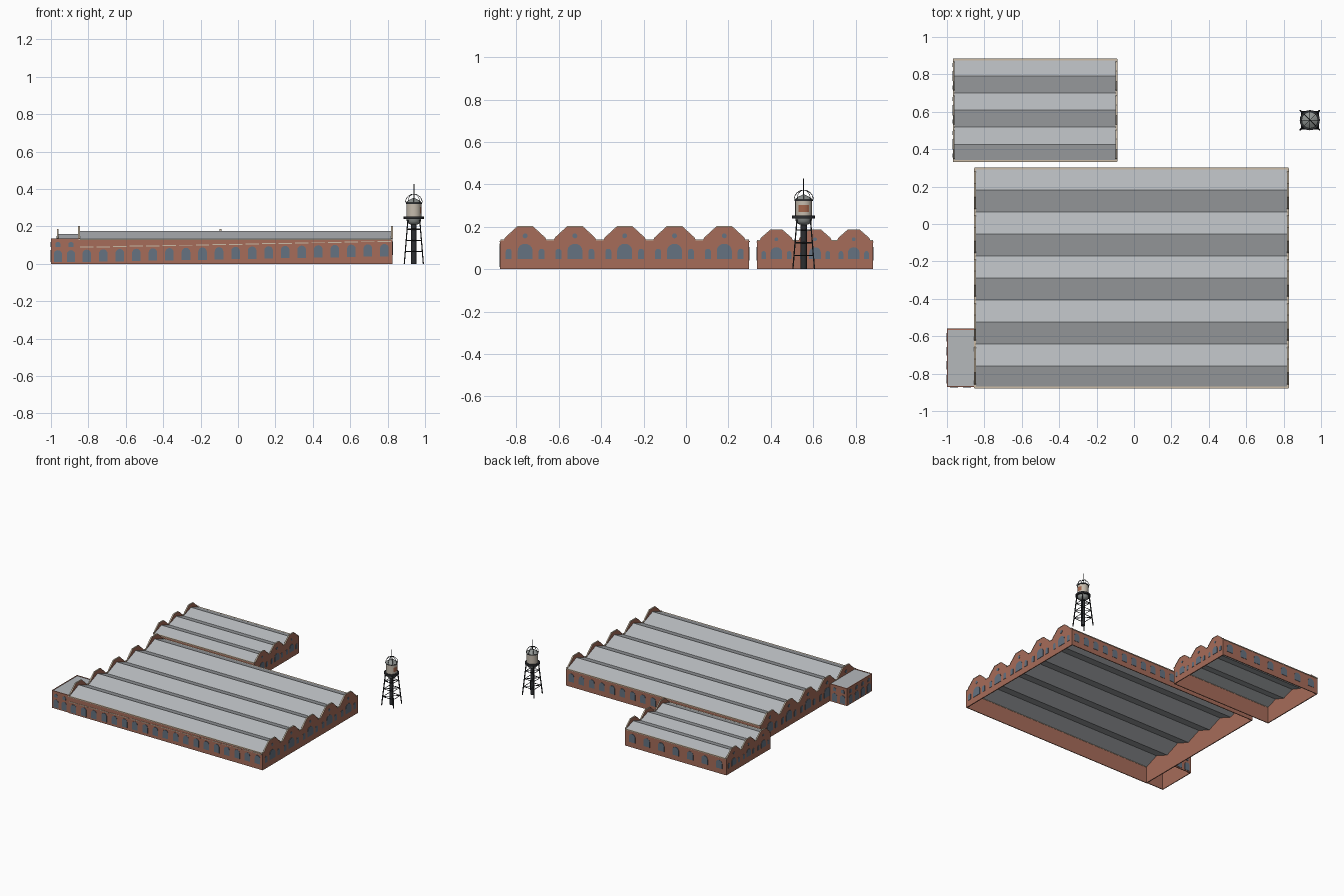
import bpy, bmesh, math
from mathutils import Vector

if "Cube" in bpy.data.objects:
    bpy.data.objects.remove(bpy.data.objects["Cube"], do_unlink=True)


def material(name, rgb):
    m = bpy.data.materials.new(name)
    m.use_nodes = True
    m.diffuse_color = (*rgb, 1)
    m.node_tree.nodes["Principled BSDF"].inputs["Base Color"].default_value = (*rgb, 1)
    return m


BRICK = material("brick", (0.38, 0.15, 0.10))
GLASS = material("window glass", (0.13, 0.17, 0.22))
ROOF = material("roof sheet", (0.46, 0.48, 0.50))
STONE = material("pale stone", (0.60, 0.50, 0.38))
IRON = material("dark iron", (0.025, 0.027, 0.03))
TANK = material("tank paint", (0.56, 0.50, 0.42))
STEEL = material("tank steel", (0.28, 0.30, 0.29))
RUST = material("rust panel", (0.36, 0.13, 0.07))


def finish(name, bm, mat, smooth=False):
    bmesh.ops.recalc_face_normals(bm, faces=bm.faces)
    me = bpy.data.meshes.new(name)
    bm.to_mesh(me)
    bm.free()
    me.materials.append(mat)
    ob = bpy.data.objects.new(name, me)
    bpy.context.collection.objects.link(ob)
    if smooth:
        bpy.ops.object.select_all(action="DESELECT")
        ob.select_set(True)
        bpy.context.view_layer.objects.active = ob
        bpy.ops.object.shade_smooth_by_angle(angle=math.radians(40))
    return ob


# Wall frames map (along, up, outward) to world space
def x_wall(x, s):
    return lambda u, v, d: (x + s * d, u, v)


def y_wall(y, s):
    return lambda u, v, d: (u, y + s * d, v)


def prism(bm, pts, place, d0, d1):
    a = [bm.verts.new(place(u, v, d0)) for u, v in pts]
    b = [bm.verts.new(place(u, v, d1)) for u, v in pts]
    bm.faces.new(a)
    bm.faces.new(b[::-1])
    n = len(pts)
    for i in range(n):
        j = (i + 1) % n
        bm.faces.new((a[i], a[j], b[j], b[i]))


def rect(u0, u1, v0, v1):
    return [(u0, v0), (u1, v0), (u1, v1), (u0, v1)]


def arch(u, v0, v1, w):
    r = w / 2
    rise = min(r, (v1 - v0) * 0.45)
    top = [(u + r * math.cos(math.pi * i / 8), v1 - rise + rise * math.sin(math.pi * i / 8)) for i in range(9)]
    return [(u - r, v0), (u + r, v0)] + top


def disc(u, v, r):
    return [(u + r * math.cos(math.tau * i / 12), v + r * math.sin(math.tau * i / 12)) for i in range(12)]


def panes(name, place, shapes, mat=GLASS):
    bm = bmesh.new()
    for s in shapes:
        prism(bm, s, place, -0.001, 0.0025)
    finish(name, bm, mat)


# Sawtooth hall: gabled end walls, long side walls, ridged roof
def hall(name, x0, x1, y0, y1, bays, eave, peak, ridge, valley):
    h = (y1 - y0) / bays / 2
    mids = [y0 + h * (2 * i + 1) for i in range(bays)]
    top = []
    for c in mids:
        top += [(c - h + 1e-4, eave), (c - 0.85 * h, eave), (c - 0.8 * h, eave + 0.011), (c - 0.31 * h, peak),
                (c + 0.31 * h, peak), (c + 0.8 * h, eave + 0.011), (c + 0.85 * h, eave), (c + h - 1e-4, eave)]
    for side, x, s in (("left", x1, 1), ("right", x0, -1)):
        place = x_wall(x, s)
        bm = bmesh.new()
        prism(bm, [(y0, 0)] + top + [(y1, 0)], place, -0.007, 0)
        finish(f"{name}_{side}_gable_wall", bm, BRICK)
        bm = bmesh.new()
        prism(bm, top + [(u, v + 0.003) for u, v in reversed(top)], place, -0.008, 0.002)
        finish(f"{name}_{side}_coping", bm, STONE)
        shapes = []
        for c in mids:
            shapes += [arch(c, 0.047, 0.047 + 0.62 * h, 0.6 * h), disc(c, peak - 0.043, 0.1 * h)]
            shapes += [arch(c + k * 0.66 * h, 0.047, 0.047 + 0.42 * h, 0.24 * h) for k in (-1, 1)]
        panes(f"{name}_{side}_gable_windows", place, shapes)
    for side, y, s in (("front", y0, -1), ("back", y1, 1)):
        place = y_wall(y, s)
        bm = bmesh.new()
        prism(bm, rect(x0, x1, 0, valley), place, -0.006, 0)
        finish(f"{name}_{side}_wall", bm, BRICK)
        bm = bmesh.new()
        prism(bm, rect(x0, x1, valley, valley + 0.006), place, -0.008, 0.003)
        finish(f"{name}_{side}_cornice", bm, STONE)
    line = [(y0, valley + 0.003)]
    for c in mids:
        line += [(c, ridge), (c + h, valley + 0.003)]
    bm = bmesh.new()
    prism(bm, line + [(u, v - 0.003) for u, v in reversed(line)], x_wall(0, 1), x0 + 0.006, x1 - 0.006)
    finish(f"{name}_roof", bm, ROOF)


hall("main_hall", -0.853, 0.827, -0.876, 0.298, 5, 0.136, 0.200, 0.176, 0.127)
hall("small_hall", -0.967, -0.09, 0.335, 0.882, 3, 0.134, 0.184, 0.160, 0.125)

# Front windows and stone band climb gently along the wall
COUNT = 19
front, back, band = [], [], []
for i in range(COUNT):
    t = (i + 0.5) / COUNT
    u = -0.853 + 1.68 * t
    lift = 0.032 * t
    front.append(arch(u, 0.009 + lift, 0.075 + lift, 0.046))
    band.append(rect(u - 0.036, u + 0.036, 0.086 + lift, 0.091 + lift))
    back.append(arch(u, 0.04, 0.105, 0.046))
panes("main_front_windows", y_wall(-0.876, -1), front)
panes("main_front_band", y_wall(-0.876, -1), band, STONE)
panes("main_back_windows", y_wall(0.298, 1), back)
small = [arch(-0.967 + 0.877 * (i + 0.5) / 7, 0.04, 0.105, 0.055) for i in range(7)]
panes("small_back_windows", y_wall(0.882, 1), small)
panes("small_front_windows", y_wall(0.335, -1), small)

# Flat-roofed annex
AX0, AX1, AY0, AY1, AH = -1.0, -0.853, -0.872, -0.56, 0.136
for side, place, a, b in (("front", y_wall(AY0, -1), AX0, AX1), ("back", y_wall(AY1, 1), AX0, AX1),
                          ("right", x_wall(AX0, 1), AY0, AY1)):
    bm = bmesh.new()
    s = 0 if side == "right" else -0.006
    prism(bm, rect(a, b, 0, AH), place, s, s + 0.006)
    finish(f"annex_{side}_wall", bm, BRICK)
bm = bmesh.new()
prism(bm, rect(AX0 + 0.004, AX1, AH - 0.008, AH - 0.003), y_wall(0, 1), AY0 + 0.004, AY1 - 0.004)
finish("annex_roof", bm, ROOF)
for side, place, cols in (("front", y_wall(AY0, -1), (-0.963, -0.893)), ("back", y_wall(AY1, 1), (-0.963, -0.893)),
                          ("right", x_wall(AX0, -1), (-0.83, -0.755, -0.68, -0.605))):
    shapes = [arch(u, 0.009, 0.073, 0.044) for u in cols] + [arch(u, 0.09, 0.117, 0.028) for u in cols]
    panes(f"annex_{side}_windows", place, shapes)

# Water tower
C = Vector((0.94, 0.555, 0))


def lathe(name, profile, mat, sides=20):
    bm = bmesh.new()
    rings = [[bm.verts.new(C + Vector((r * math.cos(math.tau * k / sides), r * math.sin(math.tau * k / sides), z)))
              for k in range(sides)] for r, z in profile]
    for a, b in zip(rings, rings[1:]):
        for k in range(sides):
            j = (k + 1) % sides
            bm.faces.new((a[k], a[j], b[j], b[k]))
    bm.faces.new(rings[0])
    bm.faces.new(rings[-1])
    finish(name, bm, mat, True)


def rods(name, paths, r, mat=IRON):
    cu = bpy.data.curves.new(name, "CURVE")
    cu.dimensions = "3D"
    cu.bevel_depth = r
    cu.bevel_resolution = 0
    cu.use_fill_caps = True
    for pts in paths:
        sp = cu.splines.new("POLY")
        sp.points.add(len(pts) - 1)
        for p, q in zip(sp.points, pts):
            p.co = (*(C + Vector(q)), 1)
    cu.materials.append(mat)
    ob = bpy.data.objects.new(name, cu)
    bpy.context.collection.objects.link(ob)


def polar(r, z, k, n):
    a = math.tau * k / n
    return (r * math.cos(a), r * math.sin(a), z)


def corner(k, z):
    return polar(0.072 - 0.115 * z, z, k + 0.5, 4)


rods("tower_legs", [[corner(k, 0), corner(k, 0.235)] for k in range(4)], 0.0042)
levels = (0.065, 0.125, 0.185)
rods("tower_braces", [[corner(k, z), corner(k + 1, z)] for z in levels for k in range(4)]
     + [[corner(k, z), corner(k + 2, z)] for z in levels for k in range(2)], 0.0028)
lathe("tower_riser", [(0.015, 0), (0.015, 0.22)], IRON, 12)
lathe("tank_bowl", [(0.012, 0.208), (0.027, 0.214), (0.037, 0.225), (0.04, 0.24)], STEEL)
lathe("tower_platform", [(0.054, 0.24), (0.054, 0.253)], IRON)
lathe("tank_body", [(0.04, 0.25), (0.04, 0.325)], TANK)
lathe("tank_rim", [(0.043, 0.321), (0.043, 0.328)], IRON)
lathe("tank_roof", [(0.044, 0.328), (0.025, 0.342), (0.004, 0.352)], STEEL)
rods("tank_cage", [[polar(0.045 * math.cos(t * math.pi / 12), 0.328 + 0.045 * math.sin(t * math.pi / 12), k, 8)
                    for t in range(7)] for k in range(8)], 0.0016)
rods("tank_mast", [[(0, 0, 0.35), (0, 0, 0.428)]], 0.0025)

# Curved painted panel on the tank's left side
bm = bmesh.new()
cols = [[bm.verts.new(C + Vector((0.0412 * math.cos(a), 0.0412 * math.sin(a), z))) for z in (0.27, 0.303)]
        for a in [math.radians(d) for d in range(-36, 37, 12)]]
for a, b in zip(cols, cols[1:]):
    bm.faces.new((a[0], b[0], b[1], a[1]))
finish("tank_panel", bm, RUST)
